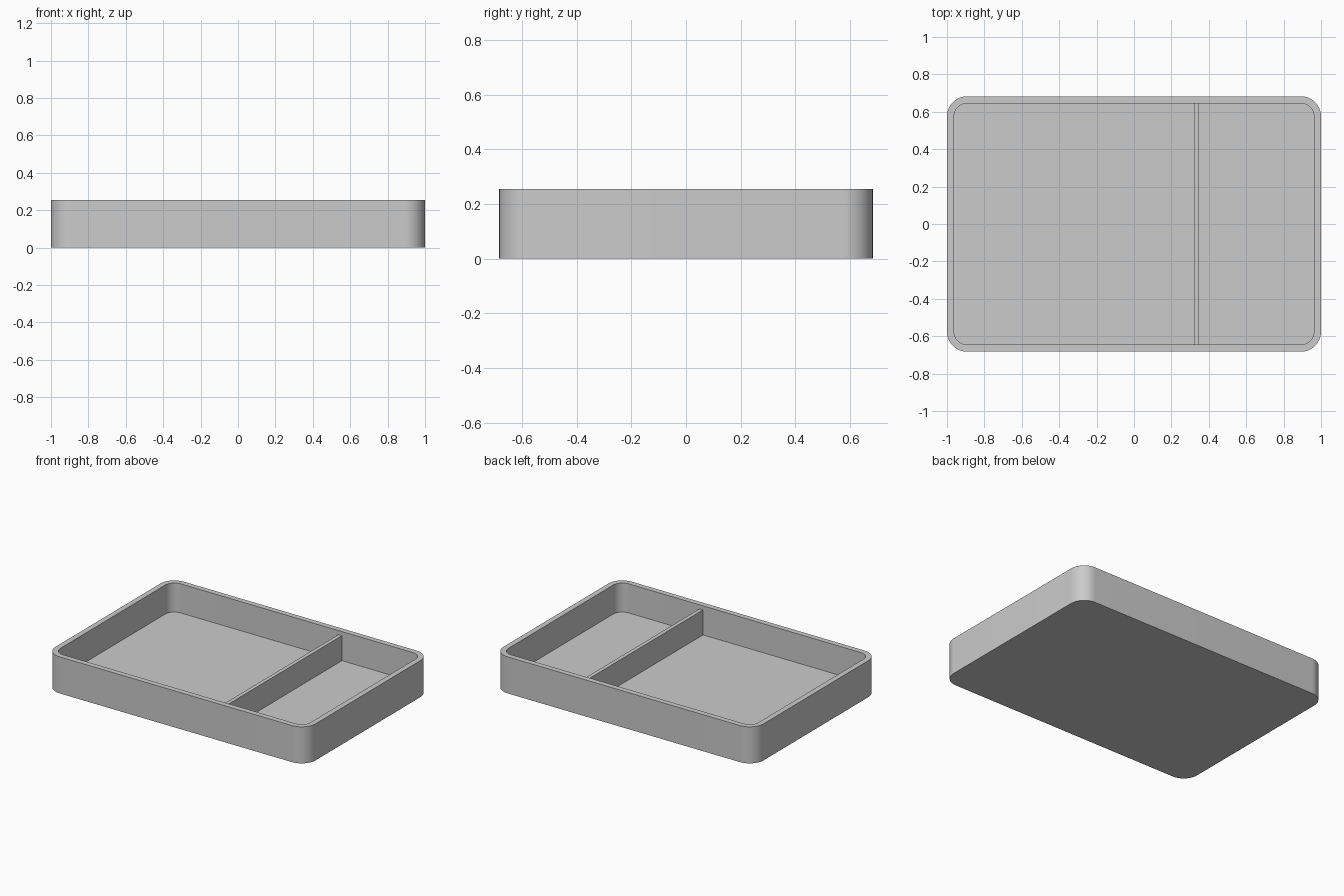
import bpy, bmesh
from math import pi, cos, sin

if "Cube" in bpy.data.objects:
    bpy.data.objects.remove(bpy.data.objects["Cube"])

HX, HY, H = 1.0, 0.683, 0.254      # outer half sizes and height
WALL, FLOOR, R = 0.038, 0.052, 0.108
SEG = 16                           # segments per rounded corner


def rounded_loop(bm, inset, z):
    """Ring of vertices along a rounded rectangle."""
    r = R - inset
    cx, cy = HX - R, HY - R
    verts = []
    for k, (sx, sy) in enumerate([(1, 1), (-1, 1), (-1, -1), (1, -1)]):
        for i in range(SEG + 1):
            a = (k + i / SEG) * pi / 2
            verts.append(bm.verts.new((sx * cx + r * cos(a), sy * cy + r * sin(a), z)))
    return verts


def finish(bm, name):
    bmesh.ops.recalc_face_normals(bm, faces=bm.faces[:])
    mesh = bpy.data.meshes.new(name)
    bm.to_mesh(mesh)
    bm.free()
    obj = bpy.data.objects.new(name, mesh)
    bpy.context.collection.objects.link(obj)
    return obj


# Tray shell: outer wall, flat rim, inner wall and floor
bm = bmesh.new()
loops = [rounded_loop(bm, *p) for p in [(0, 0), (0, H), (WALL, H), (WALL, FLOOR)]]
for lo, hi in zip(loops, loops[1:]):
    n = len(lo)
    for i in range(n):
        j = (i + 1) % n
        bm.faces.new((lo[i], lo[j], hi[j], hi[i]))
bm.faces.new(loops[0][::-1])
bm.faces.new(loops[-1])
tray = finish(bm, "tray_shell")
bpy.context.view_layer.objects.active = tray
tray.select_set(True)
bpy.ops.object.shade_smooth_by_angle(angle=pi / 6)

# Divider: thin upright panel just below the rim, seated into walls and floor
X0, X1, TOP, SEAT = 0.321, 0.348, 0.226, 0.005
bm = bmesh.new()
bmesh.ops.create_cube(bm, size=1)
bmesh.ops.scale(bm, vec=(X1 - X0, 2 * (HY - WALL + SEAT), TOP - FLOOR + SEAT), verts=bm.verts[:])
bmesh.ops.translate(bm, vec=((X0 + X1) / 2, 0, (TOP + FLOOR - SEAT) / 2), verts=bm.verts[:])
finish(bm, "divider")
